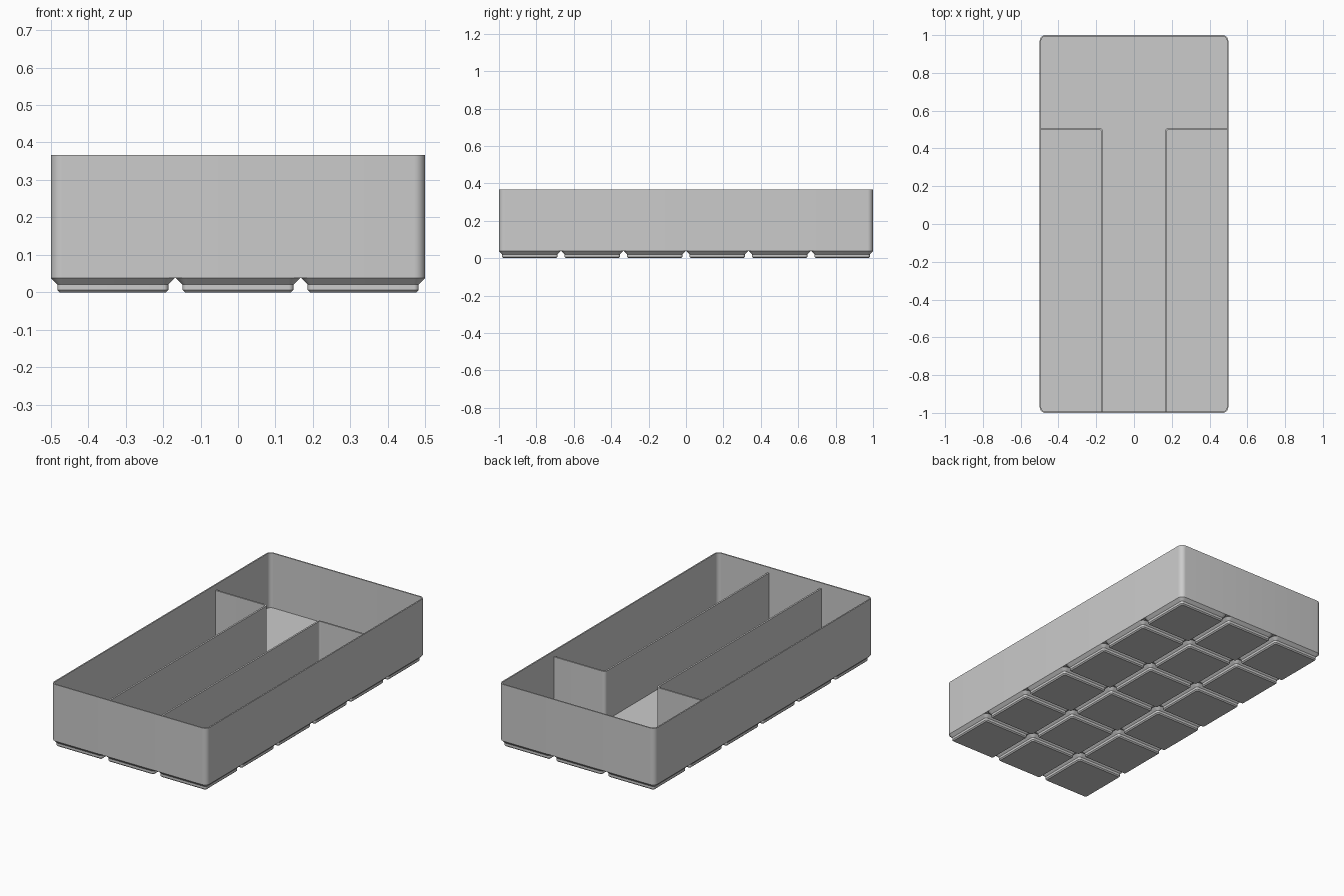
import bpy
import bmesh
from math import cos, sin, pi

cube = bpy.data.objects.get("Cube")
if cube:
    bpy.data.objects.remove(cube, do_unlink=True)

MM = 2 / 251.5          # model units per millimetre
PITCH = 42 * MM         # size of one grid cell
COLS, ROWS = 3, 6
W, L = 125.5 * MM, 2.0
BASE, FLOOR, DIVIDER_TOP, RIM = 4.75 * MM, 0.049, 0.333, 0.366
WALL = 0.0076

grey = bpy.data.materials.new("plain grey")
grey.use_nodes = True
grey.diffuse_color = (0.6, 0.6, 0.6, 1)
grey.node_tree.nodes["Principled BSDF"].inputs["Base Color"].default_value = (0.6, 0.6, 0.6, 1)


def make_object(name, bm):
    bmesh.ops.recalc_face_normals(bm, faces=bm.faces)
    mesh = bpy.data.meshes.new(name)
    bm.to_mesh(mesh)
    bm.free()
    mesh.materials.append(grey)
    obj = bpy.data.objects.new(name, mesh)
    bpy.context.collection.objects.link(obj)
    return obj


def select(obj):
    bpy.ops.object.select_all(action='DESELECT')
    obj.select_set(True)
    bpy.context.view_layer.objects.active = obj


def smooth(obj):
    select(obj)
    bpy.ops.object.shade_smooth_by_angle(angle=pi / 6)


def arc(cx, cy, r, start, end, steps=8):
    angles = [start + (end - start) * i / steps for i in range(steps + 1)]
    return [(cx + r * cos(a), cy + r * sin(a)) for a in angles]


def rounded_rect(w, l, r):
    points = []
    for i, (sx, sy) in enumerate([(1, 1), (-1, 1), (-1, -1), (1, -1)]):
        points += arc(sx * (w / 2 - r), sy * (l / 2 - r), r, i * pi / 2, (i + 1) * pi / 2)
    return points


def loft(name, sections):
    """Closed solid through rounded rectangles (width, length, radius, z)."""
    bm = bmesh.new()
    loops = [[bm.verts.new((x, y, z)) for x, y in rounded_rect(w, l, r)]
             for w, l, r, z in sections]
    n = len(loops[0])
    for a, b in zip(loops, loops[1:]):
        for i in range(n):
            j = (i + 1) % n
            bm.faces.new((a[i], a[j], b[j], b[i]))
    bm.faces.new(loops[0])
    bm.faces.new(loops[-1])
    return make_object(name, bm)


# Open box with rounded corners and thin walls
R = 3.75 * MM
inner = (W - 2 * WALL, L - 2 * WALL, R - WALL)
smooth(loft("bin_shell", [(W, L, R, BASE), (W, L, R, RIM), (*inner, RIM), (*inner, FLOOR)]))

# One stepped foot; its top is buried in the floor slab
cell, neck, sole = 41.5 * MM, 37.2 * MM, 35.6 * MM
foot = loft("base_feet", [
    (sole, sole, 0.8 * MM, 0),
    (neck, neck, 1.6 * MM, 0.8 * MM),
    (neck, neck, 1.6 * MM, 2.6 * MM),
    (cell, cell, R, BASE),
    (neck, neck, 1.6 * MM, BASE + 0.005),
])

# Four round magnet holes cut into the sole
bm = bmesh.new()
depth = 2.4 * MM
for sx in (-1, 1):
    for sy in (-1, 1):
        made = bmesh.ops.create_cone(bm, cap_ends=True, segments=32, radius1=3.25 * MM,
                                     radius2=3.25 * MM, depth=2 * depth)
        bmesh.ops.translate(bm, verts=made["verts"], vec=(sx * 13 * MM, sy * 13 * MM, 0))
cutter = make_object("magnet_hole_cutter", bm)
cutter.hide_render = True
cut = foot.modifiers.new("magnet_holes", 'BOOLEAN')
cut.operation = 'DIFFERENCE'
cut.solver = 'EXACT'
cut.object = cutter

# Repeat the foot over the whole grid
for axis, count in ((0, COLS), (1, ROWS)):
    array = foot.modifiers.new("grid", 'ARRAY')
    array.count = count
    array.use_relative_offset = False
    array.use_constant_offset = True
    offset = [0, 0, 0]
    offset[axis] = PITCH
    array.constant_offset_displace = offset
foot.location = (-(COLS - 1) / 2 * PITCH, -(ROWS - 1) / 2 * PITCH, 0)
select(foot)
for name in [m.name for m in foot.modifiers]:
    bpy.ops.object.modifier_apply(modifier=name)
bpy.data.objects.remove(cutter, do_unlink=True)
smooth(foot)


# L-shaped dividers that close off a long pocket on each side
def divider(name, side):
    x, y, t = 0.163, 0.508, 0.01
    r_out, r_in = 0.02, 0.01
    side_end, front_end = W / 2 - WALL / 2, -L / 2 + WALL / 2
    outline = [(x, front_end)]
    outline += arc(x + r_out, y - r_out, r_out, pi, pi / 2)
    outline += [(side_end, y), (side_end, y - t)]
    outline += arc(x + r_out, y - r_out, r_in, pi / 2, pi)
    outline += [(x + t, front_end)]
    bm = bmesh.new()
    face = bm.faces.new([bm.verts.new((side * px, py, FLOOR - 0.004)) for px, py in outline])
    top = bmesh.ops.extrude_face_region(bm, geom=[face])["geom"]
    bmesh.ops.translate(bm, vec=(0, 0, DIVIDER_TOP - FLOOR + 0.004),
                        verts=[v for v in top if isinstance(v, bmesh.types.BMVert)])
    smooth(make_object(name, bm))


divider("left_divider", 1)
divider("right_divider", -1)
